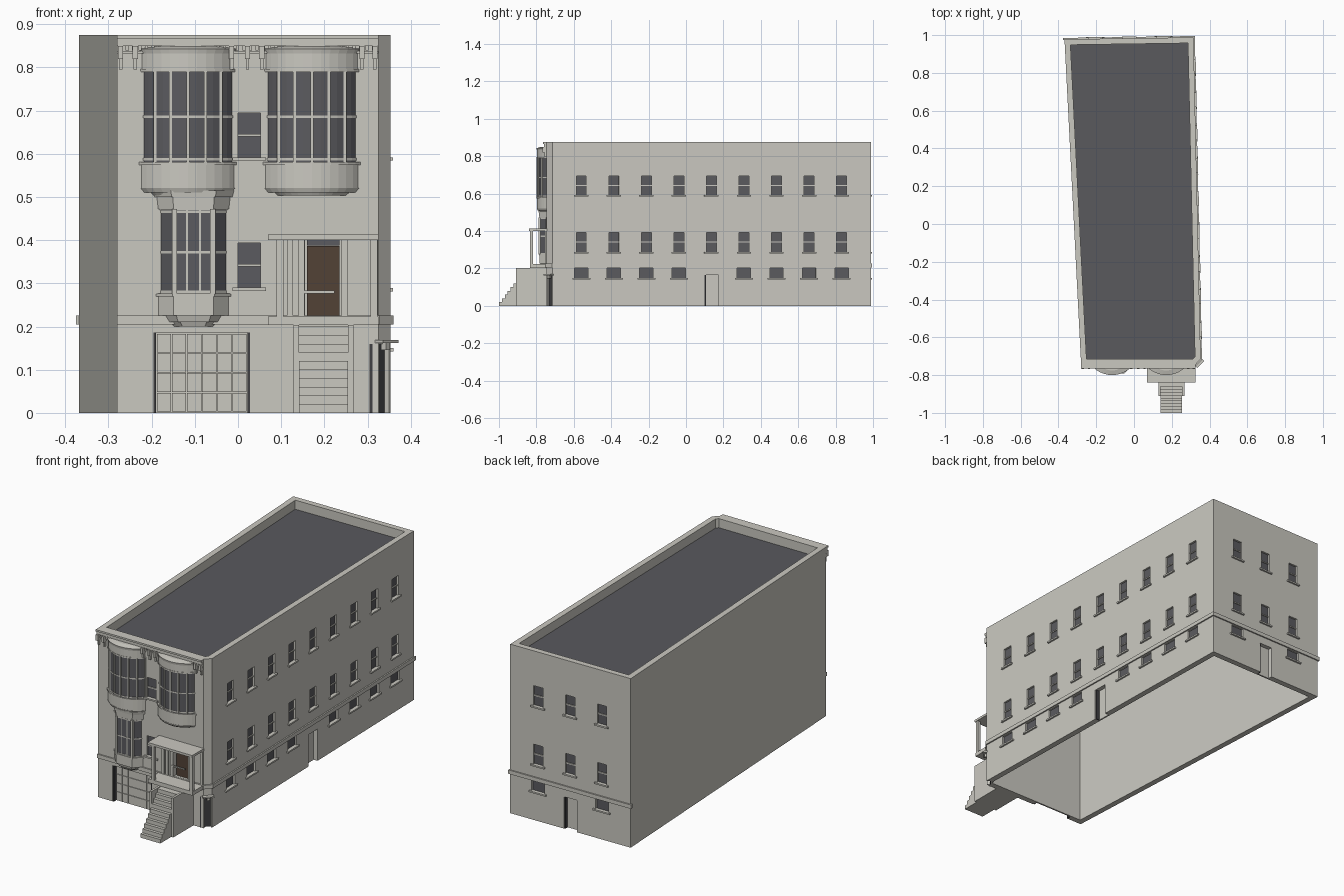
import bpy, bmesh, math
from mathutils import Vector

cube = bpy.data.objects.get("Cube")
if cube:
    bpy.data.objects.remove(cube, do_unlink=True)


def material(name, r, g, b):
    m = bpy.data.materials.new(name)
    m.use_nodes = True
    m.diffuse_color = (r, g, b, 1)
    m.node_tree.nodes["Principled BSDF"].inputs["Base Color"].default_value = (r, g, b, 1)
    return m


STONE = material("pale stone", 0.59, 0.58, 0.53)
ROOF = material("roof grey", 0.1, 0.1, 0.11)
GLASS = material("dark glass", 0.105, 0.105, 0.115)
WOOD = material("brown wood", 0.085, 0.055, 0.037)
DARK = material("shadow grey", 0.05, 0.05, 0.055)

parts = {}


def prism(name, mat, pts, z0, z1, top=None):
    """Upright prism from a plan outline, optionally with a different top outline."""
    bm = parts.setdefault(name, (bmesh.new(), mat))[0]
    lo = [bm.verts.new((p[0], p[1], z0)) for p in pts]
    hi = [bm.verts.new((p[0], p[1], z1)) for p in (top or pts)]
    bm.faces.new(lo[::-1])
    bm.faces.new(hi)
    for i in range(len(lo)):
        j = (i + 1) % len(lo)
        bm.faces.new((lo[i], lo[j], hi[j], hi[i]))


def box(name, mat, wall, u0, u1, z0, z1, d0, d1):
    """Box placed along a wall: u runs along it, d points outwards."""
    o, u, n = wall
    prism(name, mat, [o + u * a + n * d for a, d in ((u0, d0), (u1, d0), (u1, d1), (u0, d1))], z0, z1)


def make_object(name, bm, mat):
    bmesh.ops.recalc_face_normals(bm, faces=bm.faces)
    me = bpy.data.meshes.new(name)
    bm.to_mesh(me)
    bm.free()
    me.materials.append(mat)
    ob = bpy.data.objects.new(name, me)
    bpy.context.collection.objects.link(ob)
    return ob


def wall_frame(p, q, t):
    u = (q - p).normalized()
    return p.lerp(q, t), u, Vector((u.y, -u.x))


def inset(poly, d):
    out = []
    for i, p in enumerate(poly):
        a = (p - poly[i - 1]).normalized()
        b = (poly[(i + 1) % len(poly)] - p).normalized()
        na, nb = Vector((-a.y, a.x)), Vector((-b.y, b.x))
        out.append(p + (na + nb) * d / (1 + na.dot(nb)))
    return out


# Footprint and wall frames
FY = -0.745
plan = [Vector(p) for p in ((-0.28, FY), (0.325, FY), (0.353, -0.715), (0.315, 0.988), (-0.368, 0.978))]
A, B, C, D, E = plan
front = wall_frame(A, B, -A.x / (B.x - A.x))
corner = wall_frame(B, C, 0)
right = wall_frame(C, D, -C.y / (D.y - C.y))
back = wall_frame(D, E, D.x / (D.x - E.x))
inner = inset(plan, 0.03)

# Main shell: open below, sunken roof above
prism("building_walls", STONE, plan, 0, 0.875)
prism("cutter", DARK, inner, -0.1, 0.79)
prism("cutter", DARK, inner, 0.825, 1)
prism("roof_deck", ROOF, inner, 0.823, 0.828)


def window(wall, u, z0, w=0.053, h=0.103, rail=True):
    a, b = u - w / 2, u + w / 2
    box("cutter", DARK, wall, a, b, z0, z0 + h, -0.015, 0.05)
    box("window_glass", GLASS, wall, a, b, z0, z0 + h, -0.016, -0.01)
    box("window_sills", STONE, wall, a - 0.012, b + 0.012, z0 - 0.008, z0, -0.005, 0.009)
    if rail:
        zm = z0 + h / 2
        box("window_rails", STONE, wall, a, b, zm - 0.003, zm + 0.003, -0.011, -0.005)


def doorway(wall, u0, u1, h):
    box("cutter", DARK, wall, u0, u1, -0.05, h, -0.022, 0.05)
    box("door_jambs", DARK, wall, u0, u0 + 0.006, 0, h, -0.023, -0.004)


# Side windows and side door
for i in range(9):
    y = -0.56 + i * 0.174
    window(right, y, 0.592)
    window(right, y, 0.289)
    if i != 4:
        window(right, y, 0.15, 0.072, 0.052, False)
doorway(right, 0.1, 0.175, 0.165)

# Back windows and back door
for x in (0.157, -0.025, -0.205):
    window(back, -x, 0.592)
    window(back, -x, 0.289)
    if abs(x) > 0.1:
        window(back, -x, 0.15, 0.072, 0.052, False)
doorway(back, -0.01, 0.065, 0.165)

# Small front windows
for z in (0.592, 0.29):
    window(front, 0.026, z)

# Belt course
for wall, a, b in ((front, -0.28, 0.328), (corner, -0.003, 0.044), (right, -0.718, 0.993), (back, -0.007, 0.69)):
    shift = back[0].x - D.x if wall is back else 0
    box("belt_course", STONE, wall, a + shift, b + shift, 0.205, 0.225, -0.005, 0.007)

# Garage door in a recess, with panels
box("cutter", DARK, front, -0.196, 0.028, -0.05, 0.186, -0.022, 0.05)
for x in (-0.196, 0.022):
    box("garage_jambs", DARK, front, x, x + 0.006, 0, 0.186, -0.023, -0.002)
for i in range(6):
    for j in range(4):
        x, z = -0.188 + i * 0.035, 0.003 + j * 0.0455
        box("garage_panels", STONE, front, x, x + 0.033, z, z + 0.0435, -0.023, -0.018)

# Corner entrance with a small awning
box("cutter", DARK, corner, 0.004, 0.037, -0.05, 0.16, -0.02, 0.05)
box("corner_door", DARK, corner, 0.004, 0.037, 0, 0.16, -0.021, -0.015)
box("corner_jamb", DARK, front, 0.304, 0.311, 0, 0.16, -0.002, 0.002)
box("corner_awning", STONE, corner, -0.006, 0.047, 0.162, 0.169, -0.005, 0.02)
box("corner_bracket", STONE, corner, 0.014, 0.027, 0.146, 0.162, -0.005, 0.012)

# Front door
box("cutter", DARK, front, 0.155, 0.24, 0.226, 0.4, -0.022, 0.05)
box("front_door", WOOD, front, 0.16, 0.235, 0.226, 0.386, -0.023, -0.013)
box("door_transom", GLASS, front, 0.16, 0.235, 0.388, 0.4, -0.023, -0.015)
box("door_bar", STONE, front, 0.142, 0.223, 0.277, 0.283, 0.004, 0.01)

# Porch: floor, canopy, columns and pilasters
box("porch_floor", STONE, front, 0.07, 0.325, 0.203, 0.223, -0.003, 0.09)
box("porch_canopy", STONE, front, 0.07, 0.326, 0.401, 0.413, -0.003, 0.095)
for x in (0.089, 0.307):
    box("porch_columns", STONE, front, x, x + 0.016, 0.22, 0.402, 0.074, 0.09)
for x in (0.09, 0.113, 0.14, 0.24, 0.31):
    box("porch_pilasters", STONE, front, x, x + 0.014, 0.22, 0.402, -0.003, 0.008)

# Stairs between two cheek walls
for i in range(10):
    y = 0.255 - i * 0.0155
    box("stair_steps", STONE, front, 0.141, 0.255, i * 0.02, (i + 1) * 0.02, 0, y)
for x in (0.129, 0.255):
    box("stair_cheeks", STONE, front, x, x + 0.012, 0, 0.203, 0, 0.165)


def scaled(pts, cx, s):
    return [(cx + (x - cx) * s, FY + 0.003 + (y - FY) * s) for x, y in pts]


def bay(name, pts, cx, layers, glass, posts, bars, thick):
    for z0, z1, s0, s1 in layers:
        prism(name + "_body", STONE, scaled(pts, cx, s0), z0, z1, scaled(pts, cx, s1))
    z0, z1 = glass
    prism(name + "_glass", GLASS, scaled(pts, cx, 0.93), z0, z1)
    for x, y in scaled(posts, cx, 0.945):
        r = thick
        prism(name + "_mullions", STONE, [(x - r, y - r), (x + r, y - r), (x + r, y + r), (x - r, y + r)], z0, z1)
    for z in bars:
        prism(name + "_rails", STONE, scaled(pts, cx, 0.955), z - 0.003, z + 0.003)


# Upper bows: shallow arcs in plan
half, sag = 0.112, 0.056
R = (half ** 2 + sag ** 2) / (2 * sag)
span = math.asin(half / R)
for name, cx in (("left_bow", -0.116), ("right_bow", 0.171)):
    arc = [(cx + R * math.sin(span * k / 6), FY - R * math.cos(span * k / 6) + R - sag) for k in range(-6, 7)]
    bay(name, arc, cx,
        [(0.503, 0.511, 0.72, 0.8), (0.511, 0.521, 0.93, 1.0), (0.521, 0.574, 0.98, 0.98),
         (0.574, 0.581, 1.03, 1.03), (0.79, 0.797, 1.0, 1.0), (0.797, 0.832, 0.97, 0.97),
         (0.832, 0.843, 0.99, 1.03), (0.843, 0.85, 1.03, 0.6)],
        (0.58, 0.792), arc[::2], (0.587, 0.686), 0.0035)

# Lower canted bay
cx = -0.103
cant = [(cx - 0.086, FY), (cx - 0.047, FY - 0.043), (cx + 0.047, FY - 0.043), (cx + 0.086, FY)]
thin_posts = [(cx + k * 0.016, FY - 0.043) for k in (-1, 1)]
bay("canted_bay", cant, cx,
    [(0.2, 0.21, 0.55, 0.65), (0.21, 0.225, 0.75, 0.85), (0.225, 0.27, 0.98, 0.98), (0.27, 0.277, 1.04, 1.04),
     (0.47, 0.5, 0.98, 1.02), (0.5, 0.515, 1.08, 1.12)],
    (0.275, 0.472), cant, (0.28, 0.372, 0.466), 0.006)
for x, y in scaled(thin_posts, cx, 0.95):
    prism("canted_bay_bars", STONE, [(x - 0.002, y), (x + 0.002, y), (x + 0.002, y + 0.006), (x - 0.002, y + 0.006)],
          0.275, 0.472)

# Cornice with dentils and paired brackets
box("cornice", STONE, front, -0.28, 0.325, 0.866, 0.875, -0.005, 0.02)
box("cornice", STONE, front, -0.28, 0.325, 0.85, 0.866, -0.005, 0.014)
box("cornice", STONE, front, -0.28, 0.325, 0.832, 0.838, -0.005, 0.006)
for i in range(40):
    x = -0.275 + i * 0.015
    box("dentils", STONE, front, x, x + 0.007, 0.839, 0.85, -0.003, 0.01)
for x in (-0.272, -0.238, -0.015, 0.022, 0.055, 0.287, 0.317):
    box("brackets", STONE, front, x - 0.006, x + 0.006, 0.82, 0.85, -0.003, 0.022)
    box("brackets", STONE, front, x - 0.004, x + 0.004, 0.795, 0.82, -0.003, 0.012)

# Turn every collected part into an object
objects = {name: make_object(name, bm, mat) for name, (bm, mat) in parts.items()}

# Cut the openings out of the walls
walls, cutter = objects["building_walls"], objects["cutter"]
cutter.hide_render = True
mod = walls.modifiers.new("openings", 'BOOLEAN')
mod.operation, mod.solver, mod.object = 'DIFFERENCE', 'EXACT', cutter
mod.use_self = True
shell = bpy.data.meshes.new_from_object(walls.evaluated_get(bpy.context.evaluated_depsgraph_get()))
walls.modifiers.clear()
walls.data = shell
shell.materials.clear()
shell.materials.append(STONE)
shell.polygons.foreach_set("material_index", [0] * len(shell.polygons))
bpy.data.objects.remove(cutter, do_unlink=True)
